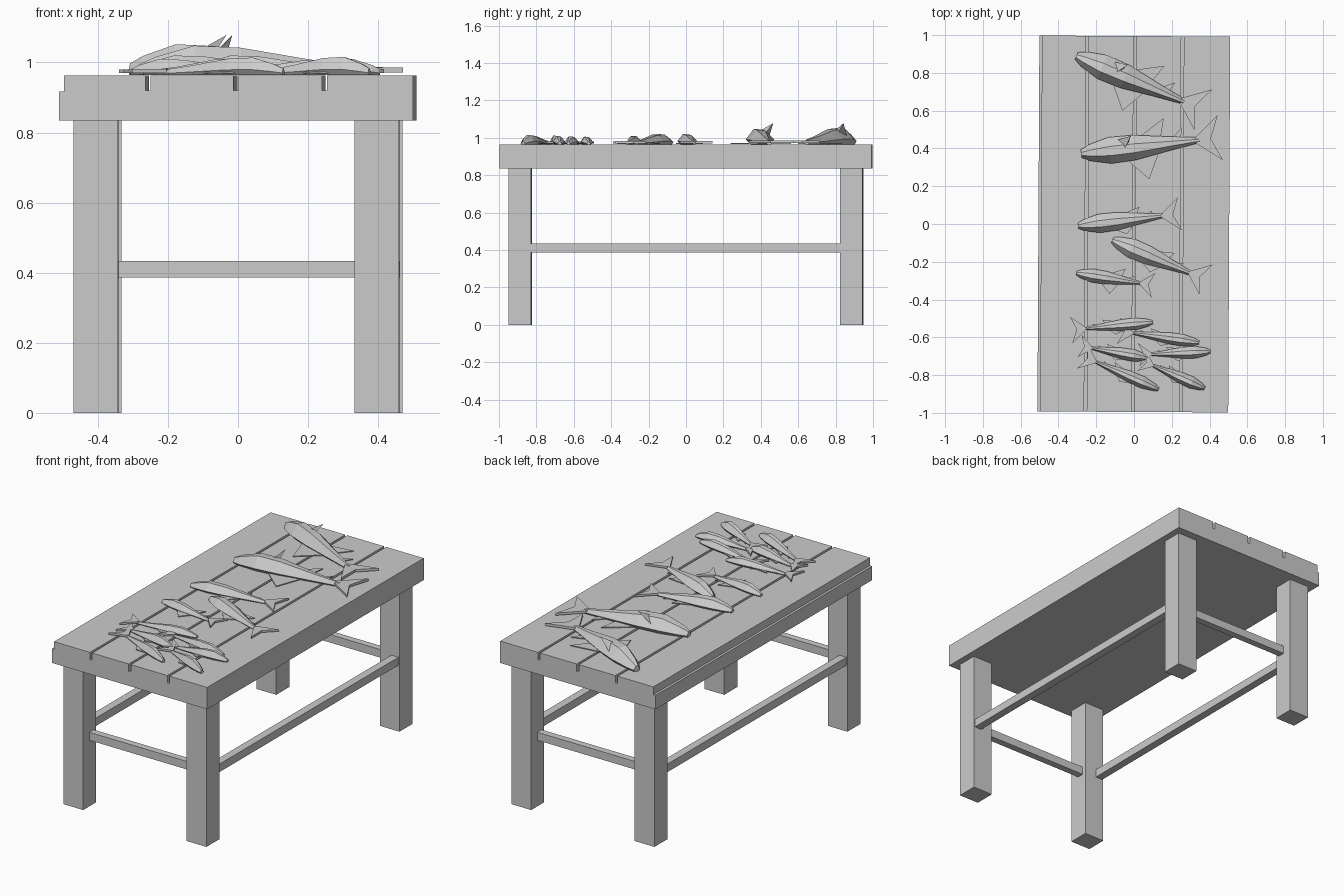
import bpy, bmesh, math
from mathutils import Vector, Matrix

cube = bpy.data.objects.get("Cube")
if cube:
    bpy.data.objects.remove(cube, do_unlink=True)

grey = bpy.data.materials.new("plain_grey")
grey.use_nodes = True
grey.diffuse_color = (0.6, 0.6, 0.6, 1)
grey.node_tree.nodes["Principled BSDF"].inputs["Base Color"].default_value = (0.6, 0.6, 0.6, 1)

TOP = 0.963
SKEW = Matrix.Rotation(math.radians(-0.3), 4, "Z")


def finish(name, bm, matrix):
    bmesh.ops.recalc_face_normals(bm, faces=bm.faces[:])
    mesh = bpy.data.meshes.new(name)
    bm.to_mesh(mesh)
    bm.free()
    mesh.materials.append(grey)
    obj = bpy.data.objects.new(name, mesh)
    obj.matrix_world = matrix
    bpy.context.collection.objects.link(obj)
    return obj


def loft(bm, rings):
    """Skin rings of equal point count and cap both ends."""
    loops = [[bm.verts.new(p) for p in ring] for ring in rings]
    n = len(loops[0])
    for a, b in zip(loops, loops[1:]):
        for i in range(n):
            j = (i + 1) % n
            bm.faces.new((a[i], a[j], b[j], b[i]))
    bm.faces.new(loops[0])
    bm.faces.new(loops[-1])


def plate(bm, outline, z0, z1):
    loft(bm, [[(x, y, z) for x, y in outline] for z in (z0, z1)])


def box(name, x0, x1, y0, y1, z0, z1):
    bm = bmesh.new()
    plate(bm, [(x0, y0), (x1, y0), (x1, y1), (x0, y1)], z0, z1)
    return finish(name, bm, SKEW)


# Table top: one profile with rebated edge and three grooves, drawn along y
profile = [(-0.506, 0.835), (-0.506, 0.917), (-0.492, 0.917), (-0.492, TOP)]
for x in (-0.252, 0, 0.252):
    profile += [(x - 0.007, TOP), (x - 0.007, 0.92), (x + 0.007, 0.92), (x + 0.007, TOP)]
profile += [(0.504, TOP), (0.504, 0.835)]
bm = bmesh.new()
loft(bm, [[(x, y, z) for x, z in profile] for y in (-0.995, 0.995)])
finish("table_top", bm, SKEW)

# Legs
for sx, side in ((-1, "right"), (1, "left")):
    for sy, end in ((-1, "front"), (1, "back")):
        x, y = sx * 0.401, sy * 0.887
        box(f"{end}_{side}_leg", x - 0.064, x + 0.064, y - 0.06, y + 0.06, 0, 0.835)

# Stretchers between the legs
for s, side, end in ((-1, "right", "front"), (1, "left", "back")):
    x, y = s * 0.435, s * 0.87
    box(f"{side}_stretcher", x - 0.023, x + 0.023, -0.83, 0.83, 0.387, 0.434)
    box(f"{end}_stretcher", -0.34, 0.34, y - 0.02, y + 0.02, 0.387, 0.434)

# Body stations: position, width and height; faceted cross-section
STATIONS = [(0, 0.3, 0.38), (0.07, 0.62, 0.62), (0.24, 1, 1),
            (0.45, 0.95, 0.93), (0.75, 0.52, 0.55), (1, 0.2, 0.28)]
SECTION = [(-0.6, 0), (-1, 0.32), (-0.4, 1), (0.3, 0.95), (1, 0.35), (0.6, 0)]


def fish(name, head, tail, width, height, fins, upright=False):
    """Fish lying on its side, head and tail root given on the table."""
    head, tail = Vector(head), Vector(tail)
    run = tail - head
    size = run.length
    flip = 1 if run.x > 0 else -1
    bm = bmesh.new()
    loft(bm, [[(t * size, v * w * width * flip, z * h * height) for v, z in SECTION]
              for t, w, h in STATIONS])

    def flat(points, z0, z1):
        plate(bm, [(u * size, v * size * flip) for u, v in points], z0, z1)

    # Forked tail
    thick = 0.01 + height * 0.14
    root = 0.2 * width / size
    flat([(0.96, -root), (1.17, -0.19), (1.09, 0), (1.17, 0.19), (0.96, root)],
         thick * 0.35, thick)

    # Flat back and belly fins resting on the table
    edge = 0.6 * width / size
    flat([(0.47, edge), (0.72, edge + 0.15 * fins), (0.67, edge * 0.6)], 0.004, 0.009)
    flat([(0.76, edge * 0.5), (0.86, edge * 0.5 + 0.09 * fins), (0.84, edge * 0.3)], 0.004, 0.009)
    flat([(0.35, -edge), (0.54, -edge - 0.21 * fins), (0.66, -edge * 0.6)], 0.004, 0.009)

    # Raised side fin
    if upright:
        spots = [(0.31, 0.08, 0.5), (0.365, 0, 0.9), (0.4, 0.04, 0.75)]
        base = [bm.verts.new((u * size, v * size, z * height)) for u, v, z in spots]
        tip = bm.verts.new((0.43 * size, 0.1 * size, 0.114))
        bm.faces.new(base)
        for i in range(3):
            bm.faces.new((base[i], base[(i + 1) % 3], tip))

    place = Matrix.Translation((head.x, head.y, TOP + 0.001))
    finish(name, bm, place @ Matrix.Rotation(math.atan2(run.y, run.x), 4, "Z"))


# Large and medium fish, heads towards the right side of the table
fish("large_fish_back", (-0.305, 0.89), (0.27, 0.645), 0.068, 0.088, 1, True)
fish("large_fish_front", (-0.28, 0.372), (0.35, 0.445), 0.07, 0.084, 1, True)
fish("medium_fish_back", (-0.295, -0.01), (0.165, 0.045), 0.05, 0.056, 0.45)
fish("medium_fish_middle", (-0.115, -0.085), (0.31, -0.265), 0.052, 0.056, 0.5)
fish("medium_fish_front", (-0.305, -0.26), (0.045, -0.315), 0.036, 0.046, 0.8)

# Pile of small fish, heads towards the left side of the table
SMALL = [((0.1, -0.52), (-0.27, -0.555)), ((0.345, -0.628), (-0.02, -0.575)),
         ((0.405, -0.675), (0.08, -0.69)), ((0.075, -0.71), (-0.235, -0.655)),
         ((0.13, -0.875), (-0.215, -0.725)), ((0.375, -0.87), (0.09, -0.745))]
for i, (head, tail) in enumerate(SMALL):
    fish(f"small_fish_{i + 1}", head, tail, 0.032, 0.042 + 0.002 * i, 0.35)
